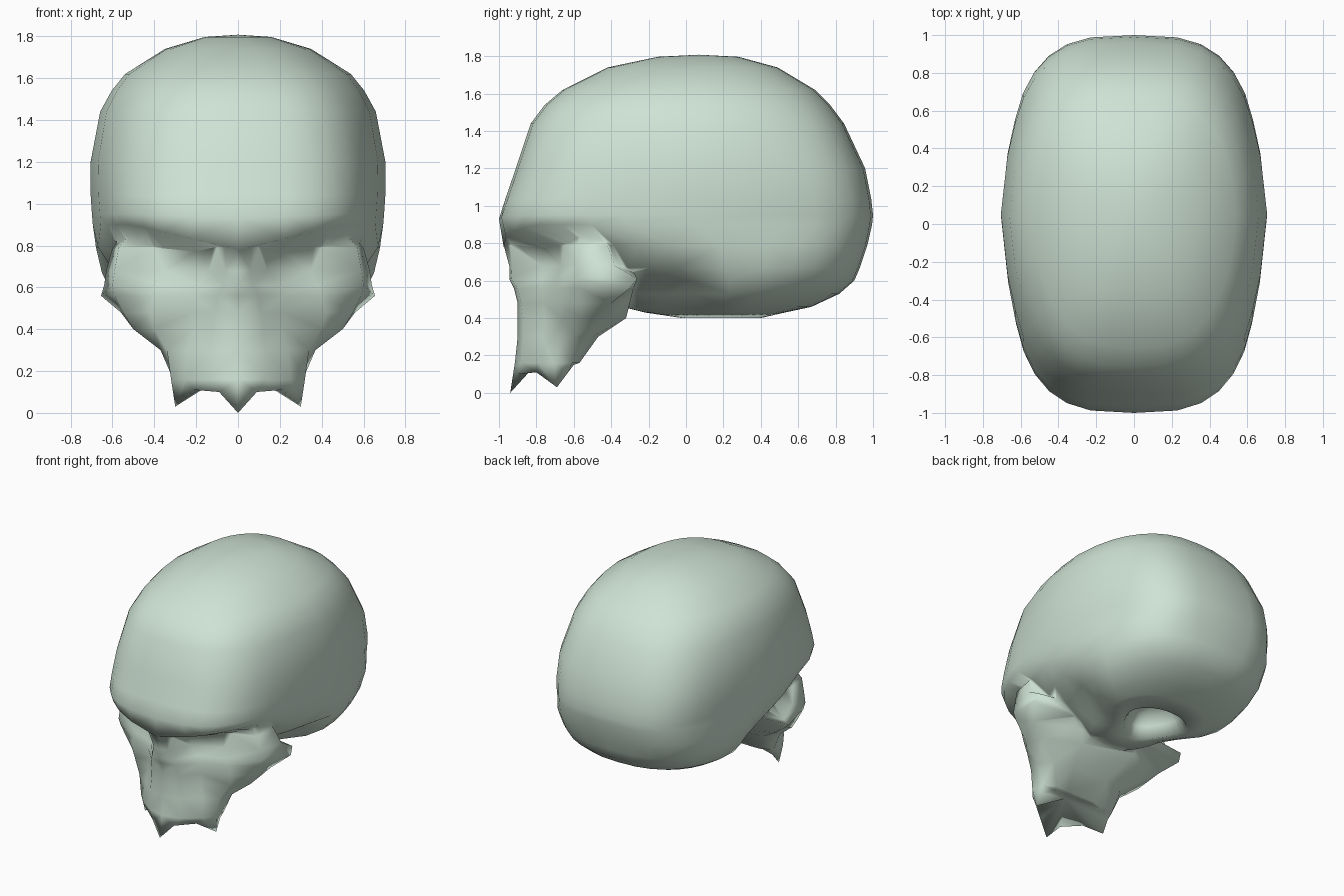
import bpy, bmesh
from math import sin, cos, pi

if "Cube" in bpy.data.objects:
    bpy.data.objects.remove(bpy.data.objects["Cube"])


def loft(name, rings, start, end):
    """Skin closed rings of equal length and fan each end to a point."""
    bm = bmesh.new()
    vr = [[bm.verts.new(p) for p in r] for r in rings]
    n = len(vr[0])
    for a, b in zip(vr, vr[1:]):
        for i in range(n):
            j = (i + 1) % n
            bm.faces.new((a[i], a[j], b[j], b[i]))
    for ring, tip in ((vr[0], start), (vr[-1], end)):
        t = bm.verts.new(tip)
        for i in range(n):
            bm.faces.new((ring[i], ring[(i + 1) % n], t))
    bmesh.ops.triangulate(bm, faces=bm.faces[:])
    bmesh.ops.recalc_face_normals(bm, faces=bm.faces[:])
    me = bpy.data.meshes.new(name)
    bm.to_mesh(me)
    bm.free()
    ob = bpy.data.objects.new(name, me)
    bpy.context.collection.objects.link(ob)
    return ob


def power(v, n):
    return abs(v) ** (2 / n) * (1 if v >= 0 else -1)


def cranium_ring(z, front, back, width, n, dip=0, count=32):
    mid = (front + back) / 2 + 0.03
    pts = []
    for i in range(count):
        t = 2 * pi * i / count
        s = power(sin(t), n)
        y = mid + s * ((back - mid) if s > 0 else (mid - front))
        x = width * power(cos(t), n)
        # sides taper towards front and back
        x *= 1 - 0.06 * min(1, abs(y - 0.05) / 0.5)
        # hollow below the temples
        k = max(0, min(0.38, (0.72 - z) * 2))
        f = max(0, min(1, (0.27 - y) / 0.32))
        x *= 1 - k * f * f * (3 - 2 * f)
        # brow dips towards the nose
        drop = dip * max(0, 1 - abs(x) / 0.5) if y < -0.4 else 0
        pts.append((x, y, z - drop))
    return pts


# Brain case: height, front y, back y, half width, squareness, brow dip
levels = [
    (1.797, -0.15, 0.28, 0.16, 2.2), (1.74, -0.42, 0.49, 0.35, 2.4),
    (1.62, -0.66, 0.69, 0.54, 2.6), (1.54, -0.755, 0.77, 0.605, 2.7),
    (1.44, -0.83, 0.845, 0.66, 2.8), (1.2, -0.91, 0.958, 0.705, 3.0),
    (1.04, -0.965, 0.99, 0.705, 3.1), (0.95, -1.0, 1.0, 0.70, 3.1, 0.02),
    (0.90, -0.975, 0.995, 0.695, 3.1, 0.12), (0.79, -0.66, 0.97, 0.69, 3.0, 0.08),
    (0.67, -0.58, 0.93, 0.67, 2.8), (0.6, -0.5, 0.9, 0.635, 2.6),
    (0.53, -0.42, 0.82, 0.58, 2.4), (0.46, -0.34, 0.67, 0.47, 2.4),
    (0.43, -0.22, 0.53, 0.37, 2.3), (0.40, -0.02, 0.4, 0.24, 2.2),
    (0.48, 0.0, 0.38, 0.19, 2.0), (0.55, 0.05, 0.34, 0.14, 2.0),
]
skull = loft("skull", [cranium_ring(*l) for l in levels],
             (0, 0.07, 1.808), (0, 0.2, 0.58))

# Face: height, centre y, then nose edge, nose side, socket, outer cheek, cheek tip, inner back
face_levels = [
    (0.90, -0.96, (.1, -.9), (.2, -.74), (.4, -.62), (.48, -.55), (.5, -.45), (.3, -.3)),
    (0.79, -0.975, (.1, -.94), (.18, -.77), (.4, -.65), (.57, -.58), (.6, -.42), (.3, -.3)),
    (0.68, -0.945, (.06, -.93), (.14, -.77), (.35, -.67), (.59, -.58), (.63, -.38), (.3, -.3)),
    (0.61, -0.945, (.07, -.935), (.19, -.77), (.38, -.69), (.6, -.58), (.64, -.26), (.3, -.28)),
    (0.56, -0.92, (.1, -.9), (.22, -.77), (.4, -.69), (.59, -.57), (.655, -.3), (.3, -.28)),
    (0.48, -0.90, (.11, -.88), (.22, -.76), (.42, -.68), (.55, -.56), (.56, -.4), (.25, -.3)),
    (0.40, -0.90, (.12, -.87), (.22, -.76), (.4, -.67), (.5, -.56), (.45, -.42), (.2, -.32)),
    (0.30, -0.90, (.13, -.87), (.24, -.77), (.34, -.70), (.37, -.6), (.3, -.5), (.15, -.47)),
    (0.16, -0.915, (.13, -.88), (.25, -.79), (.32, -.71), (.31, -.61), (.22, -.57), (.12, -.57)),
]


def mirrored(centre, side):
    return [centre] + side + [(-x, y, z) for x, y, z in reversed(side)]


rings = [mirrored((0, l[1], l[0]), [(x, y, l[0]) for x, y in l[2:]])
         for l in face_levels]
# Pointed lower edge of the upper jaw
rings.append(mirrored((0, -.94, 0), [
    (.09, -.9, .1), (.21, -.8, .11), (.3, -.69, .03),
    (.29, -.63, .11), (.21, -.6, .15), (.1, -.6, .16)]))
face = loft("face", rings, (0, -0.6, 0.92), (0, -0.74, 0.22))

# Join the face to the brain case
mod = skull.modifiers.new("join_face", 'BOOLEAN')
mod.operation = 'UNION'
mod.solver = 'EXACT'
mod.object = face
bpy.context.view_layer.objects.active = skull
skull.select_set(True)
bpy.ops.object.modifier_apply(modifier=mod.name)
bpy.data.objects.remove(face)
for p in skull.data.polygons:
    p.use_smooth = True

# Pale green bone
bone = bpy.data.materials.new("bone")
bone.diffuse_color = (0.62, 0.76, 0.66, 1)
bone.use_nodes = True
bone.node_tree.nodes["Principled BSDF"].inputs["Base Color"].default_value = bone.diffuse_color
skull.data.materials.clear()
skull.data.materials.append(bone)
